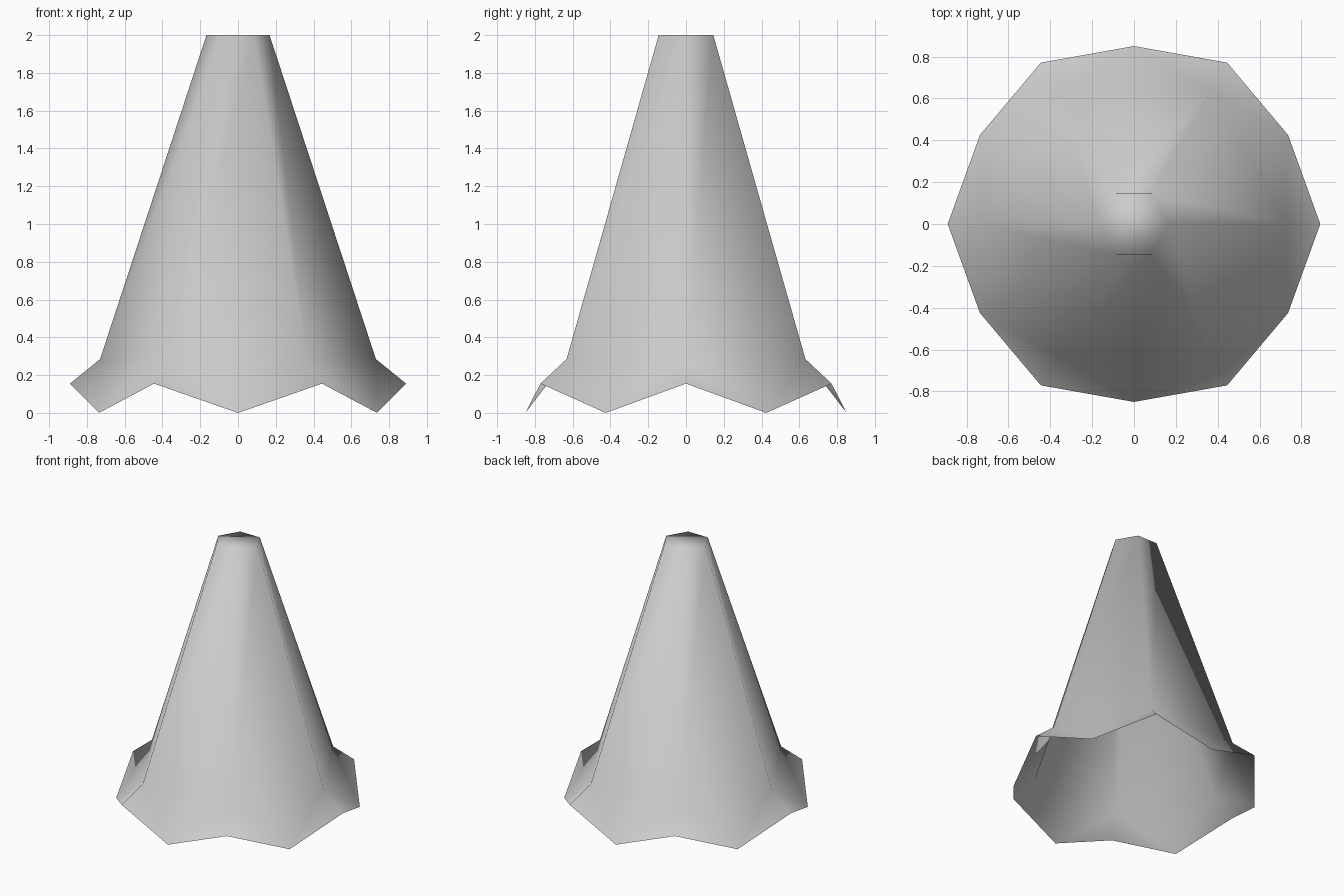
import bpy, bmesh
from math import radians, cos, sin

cube = bpy.data.objects.get("Cube")
if cube:
    bpy.data.objects.remove(cube, do_unlink=True)

# Plain grey material
grey = bpy.data.materials.new("light grey")
grey.use_nodes = True
colour = (0.6, 0.6, 0.6, 1)
grey.diffuse_color = colour
grey.node_tree.nodes["Principled BSDF"].inputs["Base Color"].default_value = colour

bm = bmesh.new()


def point(radius, degrees, z):
    a = radians(degrees)
    return bm.verts.new((radius * cos(a), radius * sin(a), z))


# Six-sided rings: flat top, waist, and the raised and lowered rim points
top = [point(0.167, 60 * i, 2) for i in range(6)]
waist = [point(0.73, 60 * i, 0.285) for i in range(6)]
rim_high = [point(0.89, 60 * i, 0.155) for i in range(6)]
rim_low = [point(0.85, 60 * i + 30, 0) for i in range(6)]

bm.faces.new(top)
for i in range(6):
    j = (i + 1) % 6
    # Cone side
    bm.faces.new((waist[i], waist[j], top[j], top[i]))
    # Flared zigzag skirt, open underneath
    bm.faces.new((waist[i], rim_low[i], waist[j]))
    bm.faces.new((waist[i], rim_high[i], rim_low[i]))
    bm.faces.new((waist[j], rim_low[i], rim_high[j]))

for face in bm.faces:
    face.smooth = True
mesh = bpy.data.meshes.new("flared_cone")
bm.to_mesh(mesh)
bm.free()
mesh.materials.append(grey)
cone = bpy.data.objects.new("flared_cone", mesh)
bpy.context.collection.objects.link(cone)
